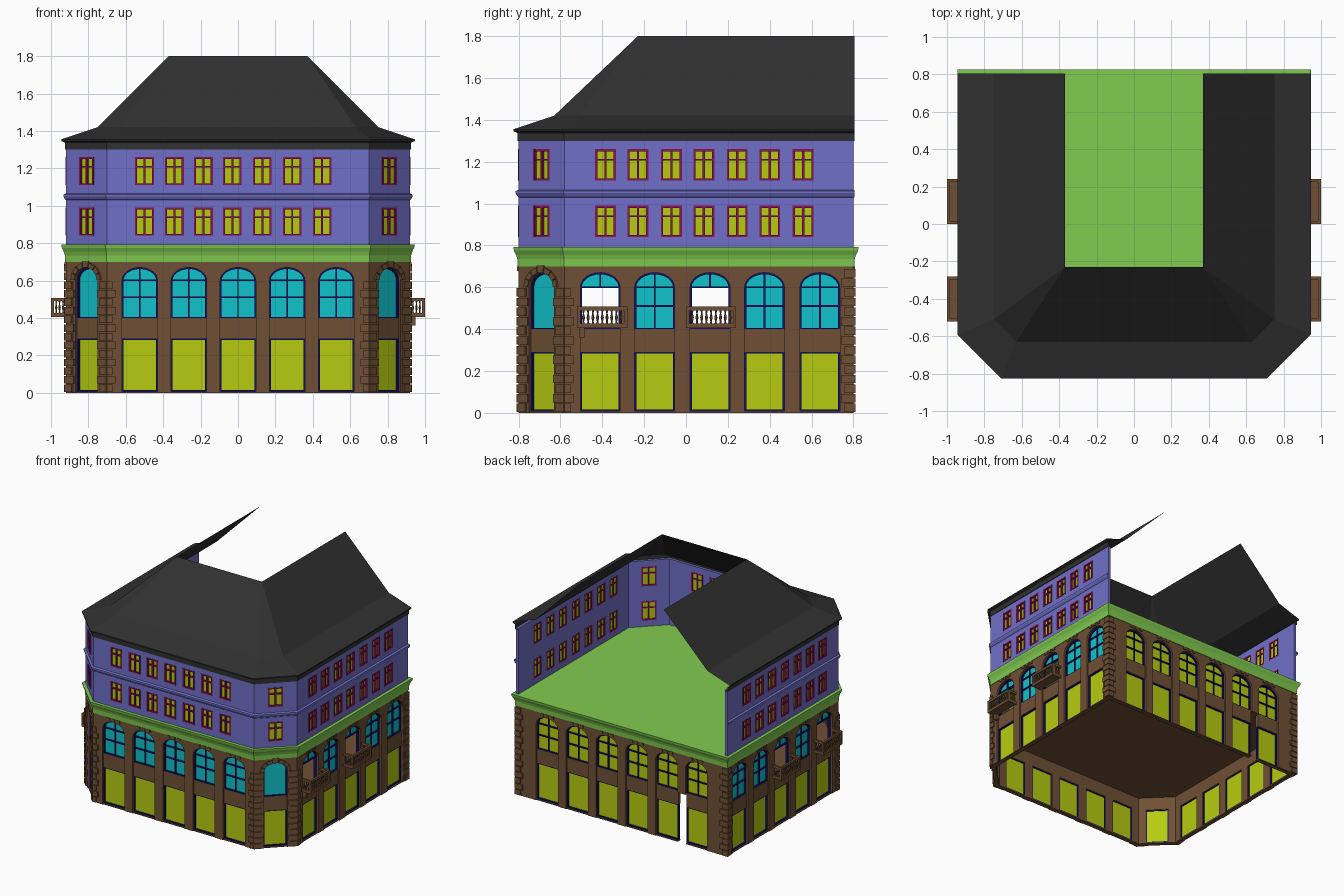
import bpy, bmesh, math
from mathutils import Vector

if "Cube" in bpy.data.objects:
    bpy.data.objects.remove(bpy.data.objects["Cube"])

BROWN, DARK = (.16, .08, .036, 1), (.03, .03, .03, 1)
COLORS = {
    'stone': BROWN, 'cornice': (.22, .6, .08, 1), 'plaster': (.16, .16, .58, 1), 'roof': DARK,
    'yellow': (.47, .6, .005, 1), 'cyan': (.005, .55, .6, 1), 'navy': (.005, .005, .16, 1),
    'magenta': (.26, .005, .1, 1)}
parts = {}


def part(name, color):
    if name not in parts:
        parts[name] = (bmesh.new(), color)
    return parts[name][0]


class Wall:
    """Local wall frame: u along the wall, v outward, z up."""
    def __init__(self, a, b):
        self.a = Vector((*a, 0))
        d = Vector((*b, 0)) - self.a
        self.len = d.length
        self.d = d.normalized()
        self.n = Vector((self.d.y, -self.d.x, 0))

    def p(self, u, v, z):
        return self.a + self.d * u + self.n * v + Vector((0, 0, z))

    def prism(self, bm, pts, v0, v1):
        r0 = [bm.verts.new(self.p(u, v0, z)) for u, z in pts]
        r1 = [bm.verts.new(self.p(u, v1, z)) for u, z in pts]
        bm.faces.new(r0)
        bm.faces.new(r1[::-1])
        for i in range(len(pts)):
            j = (i + 1) % len(pts)
            bm.faces.new((r0[i], r1[i], r1[j], r0[j]))

    def box(self, bm, u0, u1, z0, z1, v0, v1):
        self.prism(bm, [(u0, z0), (u1, z0), (u1, z1), (u0, z1)], v0, v1)


def arc(c, w, z=.60, rise=.07, n=12):
    return [(c - w / 2 * math.cos(math.pi * i / n), z + rise * math.sin(math.pi * i / n))
            for i in range(n + 1)]


def lower_storey(W, bays, w, upper='cyan', open_bays=(), mullions=True, gap=None):
    """Piers, spandrels, arched heads, panes and frames of the ground storeys."""
    st = part('stone_walls', 'stone')
    fr = part('shop_window_frames', 'navy')
    low = part('shop_panes', 'yellow')
    up = part('arched_panes_' + upper, upper)
    edges = [0] + [e for c in bays for e in (c - w / 2, c + w / 2)] + [W.len]
    for i in range(0, len(edges), 2):
        W.box(st, edges[i], edges[i + 1], .39 if gap == i // 2 else 0, .70, -.04, 0)
    for k, c in enumerate(bays):
        l, r = c - w / 2, c + w / 2
        W.box(st, l, r, .29, .40, -.04, -.012)
        W.box(st, l, r, 0, .008, -.04, -.005)
        a = arc(c, w)
        W.prism(st, a + [(r, .70), (l, .70)], -.04, 0)
        # keystones over the arch
        if mullions:
            for q in (-.045, 0, .045):
                W.box(st, c + q - .014, c + q + .014, .678, .70, -.01, .007)
        W.box(low, l, r, .008, .29, -.030, -.027)
        is_open = k in open_bays
        if is_open:
            W.prism(up, a, -.030, -.027)
        else:
            W.prism(up, [(l, .40)] + a + [(r, .40)], -.030, -.027)
        # frame edges and bars
        for z0, z1 in ((.008, .29), (.40, .60)):
            W.box(fr, l, l + .008, z0, z1, -.035, -.015)
            W.box(fr, r - .008, r, z0, z1, -.035, -.015)
        bars = [.008, .283, .398]
        if mullions:
            bars += [.597] if is_open else [.507, .597]
            W.box(fr, c - .004, c + .004, .60 if is_open else .40, .668, -.035, -.018)
        for z in bars:
            W.box(fr, l, r, z, z + .008, -.035, -.015)
        W.prism(fr, a + arc(c, w - .014, rise=.062)[::-1], -.035, -.015)


def quoins(W, at_start, wide, narrow, top=.64):
    """Stacked rusticated blocks at one end of a wall."""
    bm = part('corner_quoins', 'stone')
    z, k = .004, 0
    while z + .04 < top:
        s = wide if k % 2 else narrow
        u0, u1 = (-.006, s) if at_start else (W.len - s, W.len + .006)
        W.box(bm, u0, u1, z, z + .04, -.01, .009)
        z, k = z + .046, k + 1


def upper_storeys(W, cs, w):
    """Plaster wall with two rows of cross-barred windows."""
    pl = part('upper_walls', 'plaster')
    gl = part('upper_panes', 'yellow')
    fr = part('upper_window_frames', 'magenta')
    for z0, z1 in ((.79, .84), (.99, 1.11), (1.26, 1.31)):
        W.box(pl, 0, W.len, z0, z1, -.02, 0)
    edges = [0] + [e for c in cs for e in (c - w / 2, c + w / 2)] + [W.len]
    for z0, z1 in ((.84, .99), (1.11, 1.26)):
        for i in range(0, len(edges), 2):
            W.box(pl, edges[i], edges[i + 1], z0, z1, -.02, 0)
        for c in cs:
            l, r = c - w / 2, c + w / 2
            W.box(gl, l, r, z0, z1, -.014, -.011)
            for u0, u1 in ((l, l + .011), (c - .005, c + .005), (r - .011, r)):
                W.box(fr, u0, u1, z0, z1, -.021, .003)
            for z, h in ((z0, .01), (z0 + .095, .008), (z1 - .01, .01)):
                W.box(fr, l, r, z, z + h, -.021, .002)


def baluster(W, u, v):
    bm = part('balcony_balusters', 'stone')
    prev = None
    for z, r in ((.425, .006), (.437, .0035), (.455, .0075), (.475, .003), (.492, .006)):
        ring = [bm.verts.new(W.p(u + r * math.cos(t * math.pi / 3), v + r * math.sin(t * math.pi / 3), z))
                for t in range(6)]
        if prev:
            for i in range(6):
                bm.faces.new((prev[i], prev[i - 1], ring[i - 1], ring[i]))
        prev = ring


def balcony(W, c):
    bm = part('balconies', 'stone')
    h, d = .12, .08
    W.box(bm, c - h, c + h, .405, .418, 0, d)
    for z0, z1 in ((.418, .427), (.49, .508)):
        W.box(bm, c - h, c + h, z0, z1, d - .016, d)
        for s in (-1, 1):
            e = c + s * (h - .008)
            W.box(bm, e - .008, e + .008, z0, z1, 0, d - .016)
    for s in (-1, 1):
        e = c + s * (h - .008)
        W.box(bm, e - .008, e + .008, .418, .50, d - .016, d)
        for v in (.015, .034, .052):
            baluster(W, e, v)
    for i in range(9):
        baluster(W, c + (i - 4) * .0225, d - .008)


# footprint outline, offset outward by d
def outline(d, z, closed):
    t, y = d * math.tan(math.pi / 8), (.80 + d if closed else .805)
    half = [(.70 + t, -.80 - d), (.92 + d, -.58 - t), (.92 + d, y)]
    return [Vector((-x, yy, z)) for x, yy in half[::-1]] + [Vector((x, yy, z)) for x, yy in half]


def loft(bm, rings, closed):
    rows = [[bm.verts.new(p) for p in r] for r in rings]
    for a, b in zip(rows, rows[1:]):
        for i in range(len(a) if closed else len(a) - 1):
            j = (i + 1) % len(a)
            bm.faces.new((a[i], a[j], b[j], b[i]))
    return rows


# walls, running counter-clockwise
left = Wall((-.92, .80), (-.92, -.58))
cham_l = Wall((-.92, -.58), (-.70, -.80))
front = Wall((-.70, -.80), (.70, -.80))
cham_r = Wall((.70, -.80), (.92, -.58))
right = Wall((.92, -.58), (.92, .80))
back = Wall((.92, .80), (-.92, .80))

bays_y = [-.41, -.15, .115, .375, .64]
wins_y = [-.385, -.23, -.07, .085, .245, .40, .56]
lower_storey(front, [.70 + i * .2625 for i in range(-2, 3)], .19)
lower_storey(right, [y + .58 for y in bays_y], .19, open_bays=(0, 2))
lower_storey(left, [.80 - y for y in bays_y[::-1]], .19, open_bays=(2, 4))
lower_storey(back, [.92 + (i - 2.5) * .26 for i in range(6)], .19, upper='yellow', gap=5)
upper_storeys(front, [.70 + x for x in (-.50, -.34, -.185, -.03, .13, .29, .45)], .10)
upper_storeys(right, [y + .58 for y in wins_y], .10)
upper_storeys(left, [.80 - y for y in wins_y[::-1]], .10)

for W in (cham_l, cham_r):
    m = W.len / 2
    lower_storey(W, [m], .17, mullions=False)
    upper_storeys(W, [m], .11)
    quoins(W, True, .068, .052)
    quoins(W, False, .068, .052)
    # radiating arch stones
    for i in range(7):
        a0, a1 = [math.pi * (i + f) / 7 for f in (.06, .94)]
        k = .037 if i == 3 else .027
        pts = [(m + (.086 + q) * math.cos(a), .60 + (.07 + q) * math.sin(a))
               for a, q in ((a0, 0), (a0, k), (a1, k), (a1, 0))]
        W.prism(part('arch_stones', 'stone'), pts, -.01, .01)
for W, s in ((front, True), (front, False), (right, True), (left, False)):
    quoins(W, s, .045, .028)
for W, s in ((right, False), (left, True), (back, True), (back, False)):
    quoins(W, s, .06, .042, .70)

# balconies
for y in (-.40, .12):
    balcony(right, y + .58)
    balcony(left, .80 - y)
right.box(part('balconies', 'stone'), .07, .095, .36, .405, 0, .03)

# cornice with terrace, storey belt, intermediate floor
bm = part('cornice_terrace', 'cornice')
rows = loft(bm, [outline(d, z, True) for d, z in
                 ((-.03, .70), (.004, .70), (.006, .735), (.012, .755), (.022, .775), (.025, .792))], True)
bm.faces.new(rows[-1])
loft(part('storey_belt', 'plaster'), [outline(d, z, False) for d, z in
     ((0, 1.03), (.006, 1.035), (.014, 1.05), (.014, 1.06), (0, 1.066))], False)
bm = part('middle_floor', 'stone')
bm.faces.new([bm.verts.new(p) for p in outline(-.012, .395, True)])

# eave and open-backed mansard roof
ridge = [Vector((x, y, 1.80)) for x, y in
         ((-.37, .805), (-.37, -.23), (-.37, -.23), (.37, -.23), (.37, -.23), (.37, .805))]
bm = part('roof', 'roof')
loft(bm, [outline(d, z, False) for d, z in
          ((-.02, 1.30), (.005, 1.30), (.006, 1.338), (.025, 1.346), (.025, 1.355), (-.17, 1.42))] + [ridge], False)
bmesh.ops.remove_doubles(bm, verts=bm.verts, dist=1e-4)

# turn every part into an object
mats = {}
for k, col in COLORS.items():
    mats[k] = bpy.data.materials.new(k)
    mats[k].diffuse_color = col
for name, (bm, color) in parts.items():
    bmesh.ops.recalc_face_normals(bm, faces=bm.faces)
    me = bpy.data.meshes.new(name)
    bm.to_mesh(me)
    bm.free()
    me.materials.append(mats[color])
    bpy.context.collection.objects.link(bpy.data.objects.new(name, me))

for m in bpy.data.materials:
    if m.users and not m.is_grease_pencil:
        m.use_nodes = True
        m.node_tree.nodes["Principled BSDF"].inputs["Base Color"].default_value = m.diffuse_color
